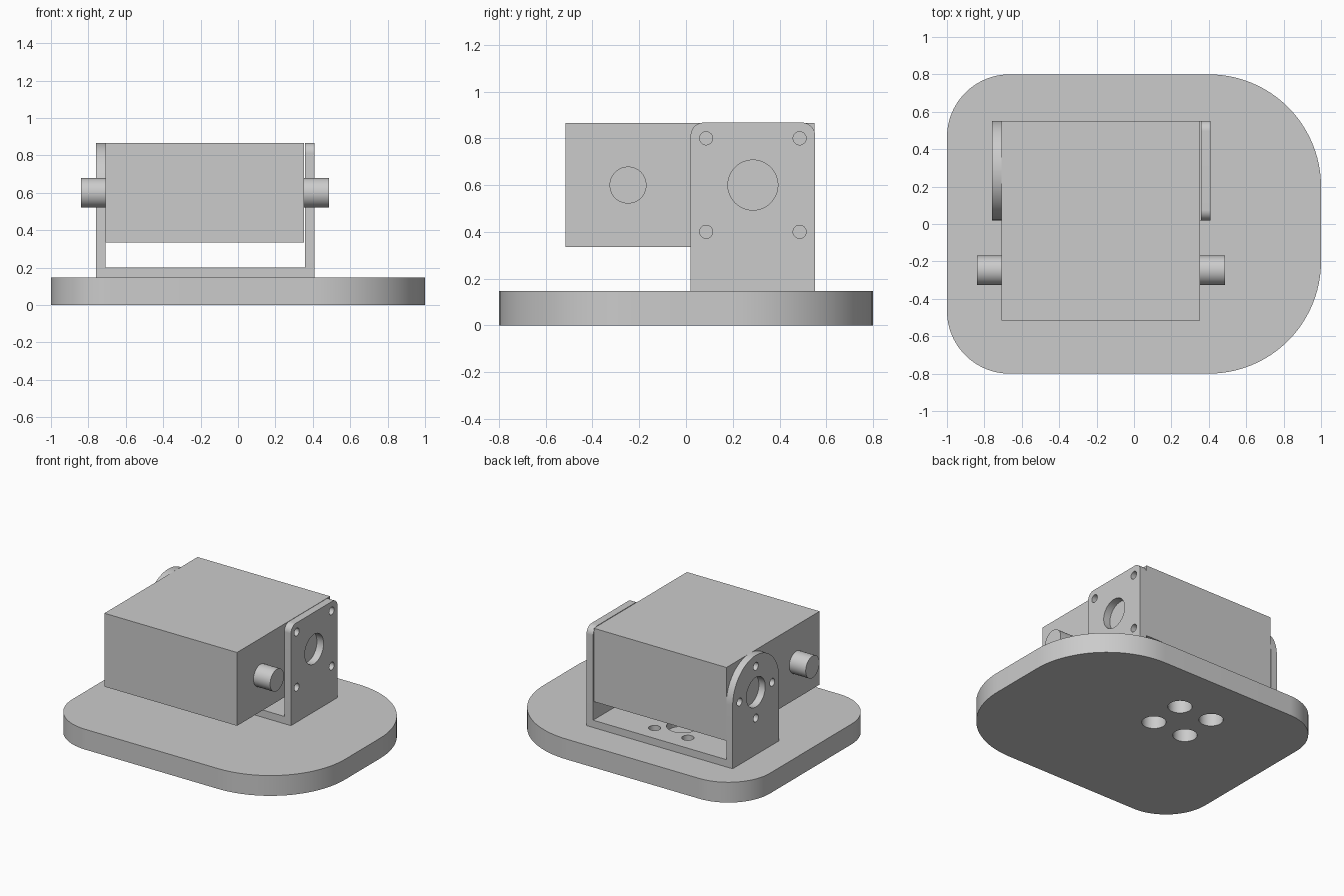
import bpy, bmesh
from math import sin, cos, pi, radians
from mathutils import Matrix

cube = bpy.data.objects.get("Cube")
if cube:
    bpy.data.objects.remove(cube, do_unlink=True)

grey = bpy.data.materials.new("plain_grey")
grey.use_nodes = True
grey.diffuse_color = (0.6, 0.6, 0.6, 1)
grey.node_tree.nodes["Principled BSDF"].inputs["Base Color"].default_value = (0.6, 0.6, 0.6, 1)

# Maps a flat profile (u, v, depth) to world (y, z, x)
SIDEWAYS = Matrix(((0, 0, 1, 0), (1, 0, 0, 0), (0, 1, 0, 0), (0, 0, 0, 1)))


def circle(u, v, r, steps=48):
    return [(u + r * cos(2 * pi * i / steps), v + r * sin(2 * pi * i / steps))
            for i in range(steps)]


def rounded_rect(u0, u1, v0, v1, radii, steps=24):
    """Outline with radii for the corners: high-high, low-high, low-low, high-low."""
    corners = ((u1, v1, -1, -1), (u0, v1, 1, -1), (u0, v0, 1, 1), (u1, v0, -1, 1))
    points = []
    for quarter, ((u, v, su, sv), r) in enumerate(zip(corners, radii)):
        if r == 0:
            points.append((u, v))
            continue
        for i in range(steps + 1):
            a = (quarter + i / steps) * pi / 2
            points.append((u + su * r + r * cos(a), v + sv * r + r * sin(a)))
    return points


def slab(name, low, high, outline, holes=(), sideways=False):
    """Extrude an outline with holes between two depths."""
    curve = bpy.data.curves.new(name, "CURVE")
    curve.dimensions = "2D"
    curve.fill_mode = "BOTH"
    curve.extrude = (high - low) / 2
    for loop in (outline, *holes):
        spline = curve.splines.new("POLY")
        spline.points.add(len(loop) - 1)
        for point, (u, v) in zip(spline.points, loop):
            point.co = (u, v, 0, 1)
        spline.use_cyclic_u = True
    source = bpy.data.objects.new(name + "_profile", curve)
    bpy.context.collection.objects.link(source)
    bpy.context.view_layer.update()
    evaluated = source.evaluated_get(bpy.context.evaluated_depsgraph_get())
    mesh = bpy.data.meshes.new_from_object(evaluated)
    bpy.data.objects.remove(source, do_unlink=True)

    # Weld caps to walls and move into place
    bm = bmesh.new()
    bm.from_mesh(mesh)
    bmesh.ops.remove_doubles(bm, verts=bm.verts, dist=0.0001)
    bmesh.ops.recalc_face_normals(bm, faces=bm.faces)
    bm.to_mesh(mesh)
    bm.free()
    mesh.transform(Matrix.Translation((0, 0, (low + high) / 2)))
    if sideways:
        mesh.transform(SIDEWAYS)
    mesh.materials.clear()
    mesh.materials.append(grey)
    obj = bpy.data.objects.new(name, mesh)
    bpy.context.collection.objects.link(obj)
    bpy.ops.object.select_all(action="DESELECT")
    obj.select_set(True)
    bpy.context.view_layer.objects.active = obj
    bpy.ops.object.shade_smooth_by_angle(angle=radians(30))
    return obj


# Shared layout
BASE_TOP, FLOOR_TOP, TOP = 0.147, 0.2, 0.867
LEFT_OUT, LEFT_IN, RIGHT_IN, RIGHT_OUT = -0.76, -0.709, 0.357, 0.41
FRONT, BACK = 0.02, 0.552
MID_X, MID_Y, MID_Z = -0.175, 0.286, 0.6
SIGNS = [(a, b) for a in (-1, 1) for b in (-1, 1)]


def floor_holes(r):
    return [circle(MID_X + a * 0.133, MID_Y + b * 0.133, r) for a, b in SIGNS]


# Base plate with wider rounding on one end
slab("base_plate", 0, BASE_TOP,
     rounded_rect(-1, 1, -0.8, 0.8, (0.6, 0.335, 0.335, 0.6)), floor_holes(0.08))

# U-shaped bracket: floor, square cheek and arched cheek
slab("bracket_floor", BASE_TOP, FLOOR_TOP,
     rounded_rect(LEFT_IN, RIGHT_IN, FRONT, BACK, (0, 0, 0, 0)),
     floor_holes(0.04) + [circle(MID_X, MID_Y, 0.107)])

centre_hole = circle(MID_Y, MID_Z, 0.107)
square_holes = [circle(MID_Y + a * 0.2, MID_Z + b * 0.2, 0.028) for a, b in SIGNS]
slab("bracket_square_cheek", RIGHT_IN, RIGHT_OUT,
     rounded_rect(FRONT, BACK, BASE_TOP, TOP, (0.055, 0.055, 0, 0)),
     [centre_hole] + square_holes, sideways=True)

arch_holes = [circle(MID_Y + 0.187 * cos(i * pi / 2), MID_Z + 0.187 * sin(i * pi / 2), 0.028)
              for i in range(4)]
slab("bracket_arched_cheek", LEFT_OUT, LEFT_IN,
     rounded_rect(FRONT, BACK, BASE_TOP, TOP, (0.2655, 0.2655, 0, 0)),
     [centre_hole] + arch_holes, sideways=True)

# Housing block between the cheeks, with a stub shaft on each side
slab("housing", -0.709, 0.353,
     rounded_rect(-0.515, 0.55, 0.335, 0.866, (0, 0, 0, 0)), sideways=True)
for name, low, high in (("right_shaft", -0.84, -0.709), ("left_shaft", 0.353, 0.486)):
    slab(name, low, high, circle(-0.248, MID_Z, 0.079), sideways=True)
